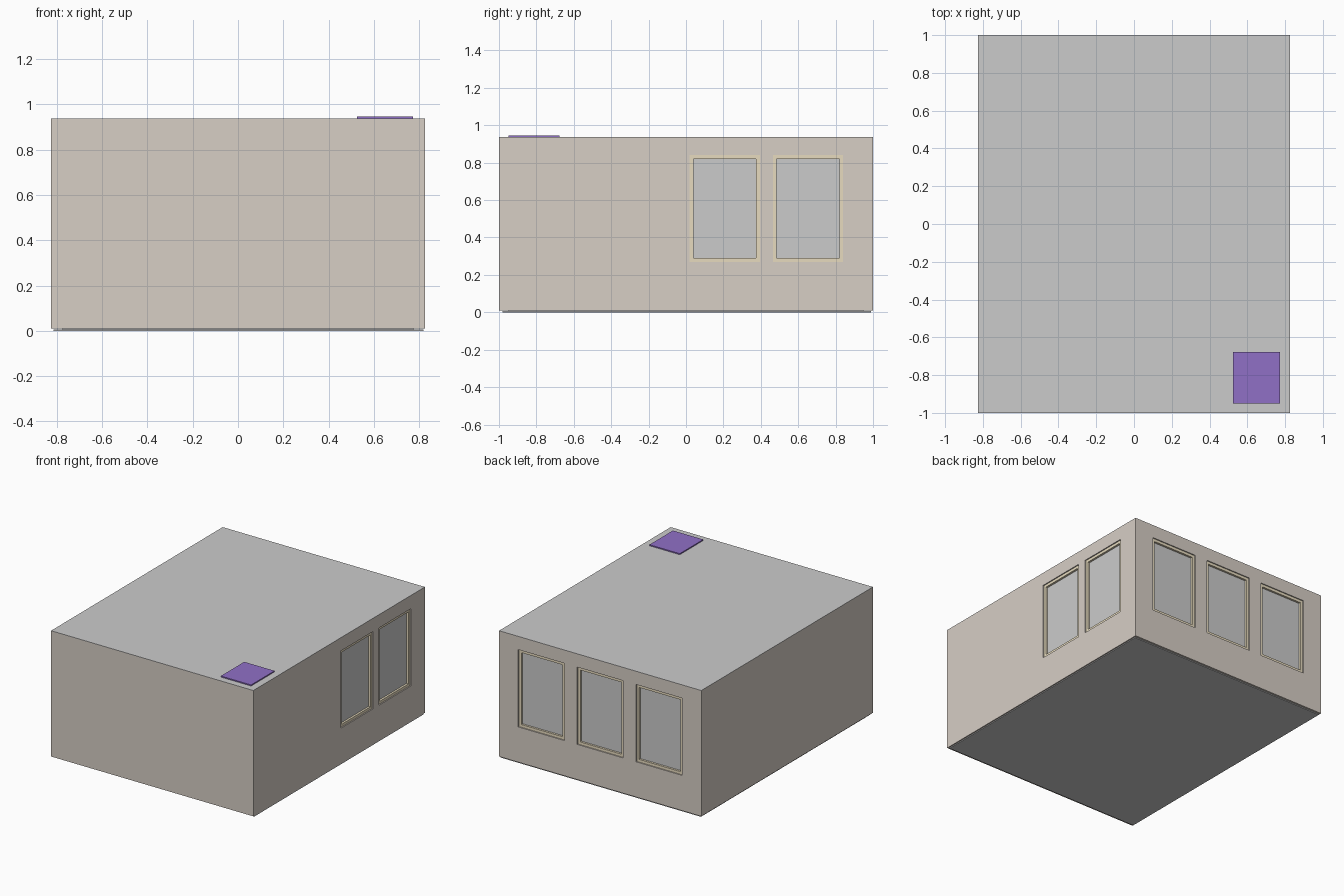
import bpy, bmesh
from mathutils import Matrix, Vector

if "Cube" in bpy.data.objects:
    bpy.data.objects.remove(bpy.data.objects["Cube"])

HX, HY = 0.825, 1.0          # outer half sizes
Z0, Z1 = 0.01, 0.935         # wall bottom and top
T = 0.05                     # wall thickness
WZ0, WZ1 = 0.27, 0.84        # window bottom and top


def material(name, rgb):
    m = bpy.data.materials.new(name)
    m.diffuse_color = (*rgb, 1)
    m.use_nodes = True
    m.node_tree.nodes["Principled BSDF"].inputs["Base Color"].default_value = m.diffuse_color
    return m


wall_mat = material("wall_paint", (0.68, 0.62, 0.56))
frame_mat = material("window_wood", (0.80, 0.71, 0.52))
purple_mat = material("purple_paint", (0.28, 0.16, 0.565))


def boxes(name, spans, mat=None):
    """One object made of boxes given as (x0, x1, y0, y1, z0, z1)."""
    bm = bmesh.new()
    for x0, x1, y0, y1, z0, z1 in spans:
        centre = Vector(((x0 + x1) / 2, (y0 + y1) / 2, (z0 + z1) / 2))
        size = Matrix.Diagonal((x1 - x0, y1 - y0, z1 - z0, 1))
        bmesh.ops.create_cube(bm, size=1, matrix=Matrix.Translation(centre) @ size)
    me = bpy.data.meshes.new(name)
    bm.to_mesh(me)
    bm.free()
    ob = bpy.data.objects.new(name, me)
    bpy.context.collection.objects.link(ob)
    if mat:
        me.materials.append(mat)
    return ob


def oriented(side, u0, u1, d0, d1, z0, z1):
    """Box along the right or back wall, d = depth in from the outer face."""
    if side == "right":
        return (HX - d1, HX - d0, u0, u1, z0, z1)
    return (u0, u1, HY - d1, HY - d0, z0, z1)


def window(side, u0, u1, label):
    f = 0.02
    # Frame with two stiles and two rails
    d0, d1 = 0.008, 0.045
    boxes(f"{label}_frame", [
        oriented(side, u0, u0 + f, d0, d1, WZ0, WZ1),
        oriented(side, u1 - f, u1, d0, d1, WZ0, WZ1),
        oriented(side, u0 + f, u1 - f, d0, d1, WZ0, WZ0 + f),
        oriented(side, u0 + f, u1 - f, d0, d1, WZ1 - f, WZ1)], frame_mat)
    # Pane
    boxes(f"{label}_pane", [
        oriented(side, u0 + f, u1 - f, 0.023, 0.029, WZ0 + f, WZ1 - f)])


def pierced_wall(name, side, half, openings):
    """Wall built as piers between openings plus sill and lintel strips."""
    edges = [-half] + [e for o in openings for e in o] + [half]
    parts = [oriented(side, a, b, 0, T, Z0, Z1)
             for a, b in zip(edges[::2], edges[1::2])]
    for a, b in openings:
        parts.append(oriented(side, a, b, 0, T, Z0, WZ0))
        parts.append(oriented(side, a, b, 0, T, WZ1, Z1))
    wall = boxes(name, parts, wall_mat)
    # Weld the pieces into one flat surface
    bm = bmesh.new()
    bm.from_mesh(wall.data)
    bmesh.ops.remove_doubles(bm, verts=bm.verts, dist=1e-5)
    bm.to_mesh(wall.data)
    bm.free()


# Walls
right_openings = [(0.02, 0.395), (0.465, 0.84)]
back_openings = [(c - 0.188, c + 0.188) for c in (-0.481, 0, 0.481)]
boxes("front_wall", [(-HX, HX, -HY, -HY + T, Z0, Z1)], wall_mat)
boxes("left_wall", [(-HX, -HX + T, -HY + T, HY - T, Z0, Z1)], wall_mat)
pierced_wall("right_wall", "right", HY - T, right_openings)
pierced_wall("back_wall", "back", HX, back_openings)

# Windows
for side, openings in (("right", right_openings), ("back", back_openings)):
    for i, (a, b) in enumerate(openings, 1):
        window(side, a, b, f"{side}_window_{i}")

# Ceiling and floor
boxes("ceiling", [(-HX, HX, -HY, HY, Z1, Z1 + 0.003)])
boxes("floor", [(-HX + 0.01, HX - 0.005, -HY + 0.02, HY - 0.01, 0, 0.006),
                (-HX + T, HX - T, -HY + T, HY - T, 0.006, 0.012)])

# Tall corner cabinet whose top pokes through the ceiling
boxes("corner_cabinet", [(0.525, 0.772, -0.95, -0.677, 0.012, 0.946)], purple_mat)
